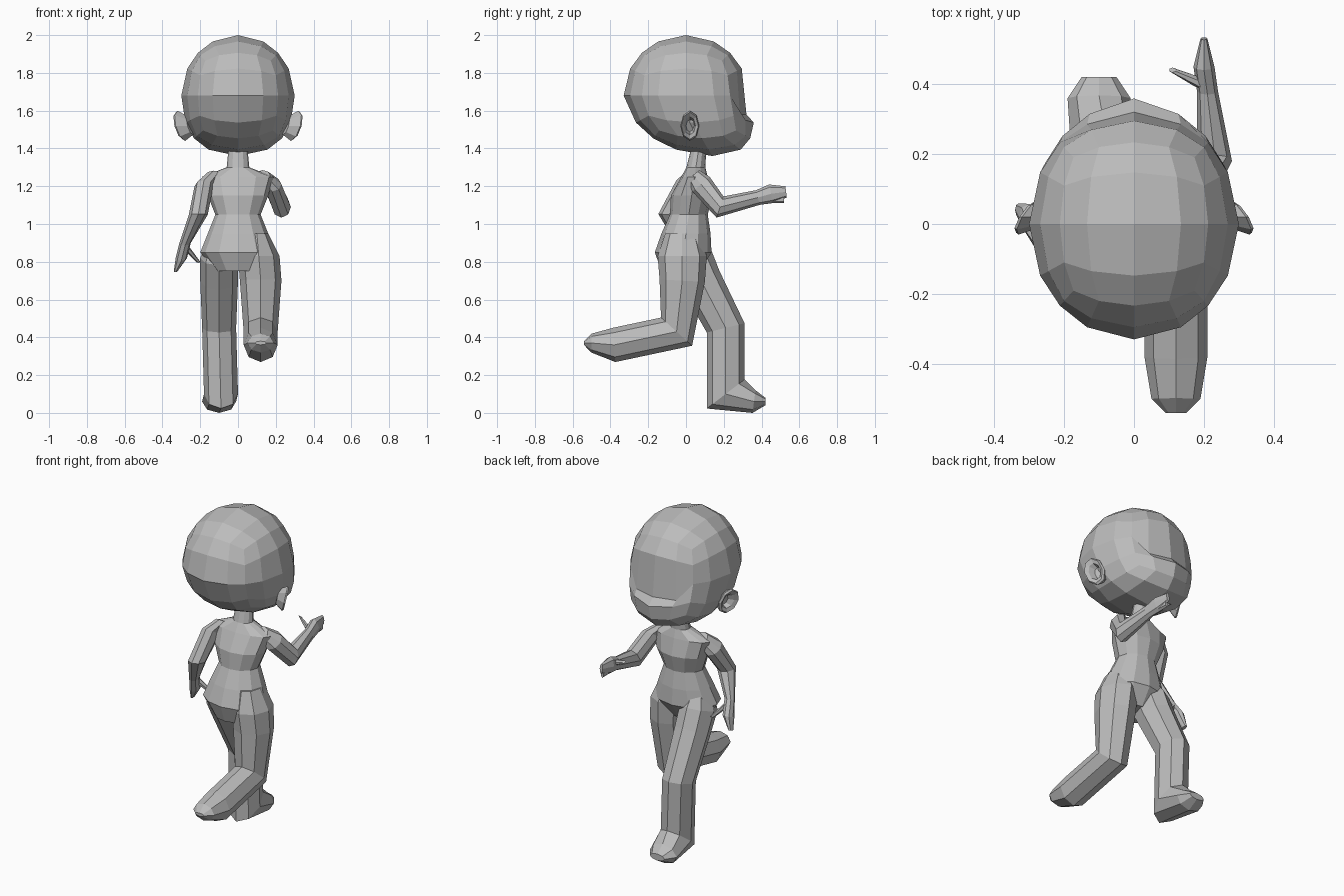
import bpy
import bmesh
from math import sin, cos, pi
from mathutils import Vector

if "Cube" in bpy.data.objects:
    bpy.data.objects.remove(bpy.data.objects["Cube"], do_unlink=True)

# One plain grey clay material
clay = bpy.data.materials.new("plain_grey")
clay.use_nodes = True
grey = (0.5, 0.5, 0.5, 1)
clay.diffuse_color = grey
clay.node_tree.nodes["Principled BSDF"].inputs["Base Color"].default_value = grey


def finish(name, bm):
    """Turn a bmesh into a flat shaded clay object."""
    bmesh.ops.recalc_face_normals(bm, faces=bm.faces)
    mesh = bpy.data.meshes.new(name)
    bm.to_mesh(mesh)
    bm.free()
    mesh.materials.append(clay)
    part = bpy.data.objects.new(name, mesh)
    bpy.context.scene.collection.objects.link(part)


def ellipse(centre, across, forward, sides):
    """Points of an ellipse spanned by two half axes."""
    angles = [2 * pi * side / sides for side in range(sides)]
    return [centre + across * sin(angle) + forward * cos(angle) for angle in angles]


def skin(name, outlines):
    """Bridge matching outlines into a closed skin."""
    bm = bmesh.new()
    rings = [[bm.verts.new(spot) for spot in outline] for outline in outlines]
    for ring, after in zip(rings, rings[1:]):
        for side in range(len(ring)):
            bm.faces.new((ring[side - 1], ring[side], after[side], after[side - 1]))
    bm.faces.new(rings[0])
    bm.faces.new(rings[-1])
    finish(name, bm)


def limb(name, joints, sides=8):
    """Mitred tube through joints of x, y, z, half width and half depth."""
    centres = [Vector(joint[:3]) for joint in joints]
    steps = [Vector((0, b.y - a.y, b.z - a.z)).normalized() for a, b in zip(centres, centres[1:])]
    outlines = []
    for index, centre in enumerate(centres):
        before = steps[max(index - 1, 0)]
        after = steps[min(index, len(steps) - 1)]
        heading = (before + after).normalized()
        width, depth = joints[index][3:]
        forward = Vector((0, -heading.z, heading.y)) * depth / heading.dot(before)
        outlines.append(ellipse(centre, Vector((width, 0, 0)), forward, sides))
    skin(name, outlines)


# Head: rounded cube whose lower half slides forward into a jaw
head = bmesh.new()
bmesh.ops.create_cube(head, size=2)
bmesh.ops.subdivide_edges(head, edges=head.edges[:], cuts=3, use_grid_fill=True)
for vert in head.verts:
    spot = vert.co
    spot.normalize()
    drop = max(-spot.z, 0)
    face = spot.y > 0.75
    fullness = 1 + drop ** 2 / 5
    nose = face and abs(spot.x) < 0.1 and 0.4 < drop < 0.5
    # Brow edge sits low on the face, just above the nose ledge
    brow = face and abs(spot.z) < 0.1
    spot.x *= 0.3 * fullness
    spot.y = spot.y * 0.33 * fullness + 0.14 * drop ** 1.5
    spot.z = 1.68 + 0.32 * spot.z
    if nose:
        spot.y += 0.01
    if brow:
        spot.y -= 0.01
        spot.z -= 0.1
finish("head", head)

# Ears: hollow cups, rim tipped outward at the back and top
for label, way in (("left", 1), ("right", -1)):
    cup = []
    for reach, size in ((0.25, 0.6), (0.3, 1), (0.31, 0.9), (0.3, 0.6), (0.27, 0.4)):
        centre = Vector((way * reach, 0.02, 1.52))
        across = Vector((way * -0.03, 0.05, 0)) * size
        upward = Vector((way * 0.02, 0, 0.08)) * size
        cup.append(ellipse(centre, across, upward, 8))
    skin(label + "_ear", cup)

# Torso: neck, shoulders, waist, hips and crotch, leaning gently forward
body = []
for height, width, depth in (
    (1.4, 0.05, 0.04), (1.3, 0.06, 0.05), (1.25, 0.19, 0.07), (1.15, 0.16, 0.11),
    (1.05, 0.12, 0.1), (0.95, 0.16, 0.13), (0.85, 0.2, 0.15), (0.75, 0.12, 0.1),
):
    lean = (height - 0.95) * 0.15
    body.append(ellipse(Vector((0, lean, height)), Vector((width, 0, 0)), Vector((0, depth, 0)), 12))
skin("torso", body)

# Standing leg, mitred at the ankle so the foot points forward
limb("standing_leg", [
    (-0.1, 0, 0.92, 0.06, 0.08),
    (-0.1, 0.02, 0.82, 0.1, 0.12),
    (-0.1, 0.08, 0.7, 0.1, 0.11),
    (-0.1, 0.21, 0.45, 0.09, 0.1),
    (-0.09, 0.21, 0.1, 0.09, 0.1),
    (-0.1, 0.36, 0.06, 0.09, 0.06),
    (-0.1, 0.42, 0.06, 0.05, 0.02),
])

# Kicked-back leg with a stretched foot
limb("raised_leg", [
    (0.1, -0.02, 0.95, 0.06, 0.09),
    (0.11, -0.02, 0.83, 0.11, 0.13),
    (0.12, -0.02, 0.7, 0.11, 0.12),
    (0.12, -0.05, 0.43, 0.09, 0.09),
    (0.12, -0.38, 0.36, 0.09, 0.09),
    (0.12, -0.5, 0.37, 0.07, 0.05),
    (0.12, -0.54, 0.37, 0.03, 0.01),
])

# Arm reaching forward, with hand, thumb and lower finger
limb("forward_arm", [
    (0.13, 0.04, 1.26, 0.04, 0.04),
    (0.18, 0.08, 1.21, 0.05, 0.06),
    (0.23, 0.18, 1.09, 0.05, 0.05),
    (0.21, 0.38, 1.14, 0.03, 0.04),
    (0.2, 0.45, 1.16, 0.03, 0.05),
    (0.2, 0.53, 1.17, 0.01, 0.03),
])
limb("forward_thumb", [(0.2, 0.4, 1.16, 0.03, 0.02), (0.11, 0.44, 1.2, 0.01, 0.01)], 6)
limb("forward_finger", [(0.2, 0.4, 1.13, 0.02, 0.02), (0.2, 0.52, 1.13, 0.01, 0.02)], 6)

# Arm swung back, with hand and thumb
limb("backward_arm", [
    (-0.13, 0.04, 1.26, 0.04, 0.04),
    (-0.18, 0, 1.2, 0.05, 0.06),
    (-0.21, -0.09, 1.05, 0.05, 0.05),
    (-0.28, -0.02, 0.9, 0.03, 0.03),
    (-0.3, 0.02, 0.82, 0.03, 0.04),
    (-0.33, 0.04, 0.75, 0.01, 0.02),
])
limb("backward_thumb", [(-0.28, 0, 0.88, 0.02, 0.02), (-0.21, 0.05, 0.8, 0.01, 0.01)], 6)
